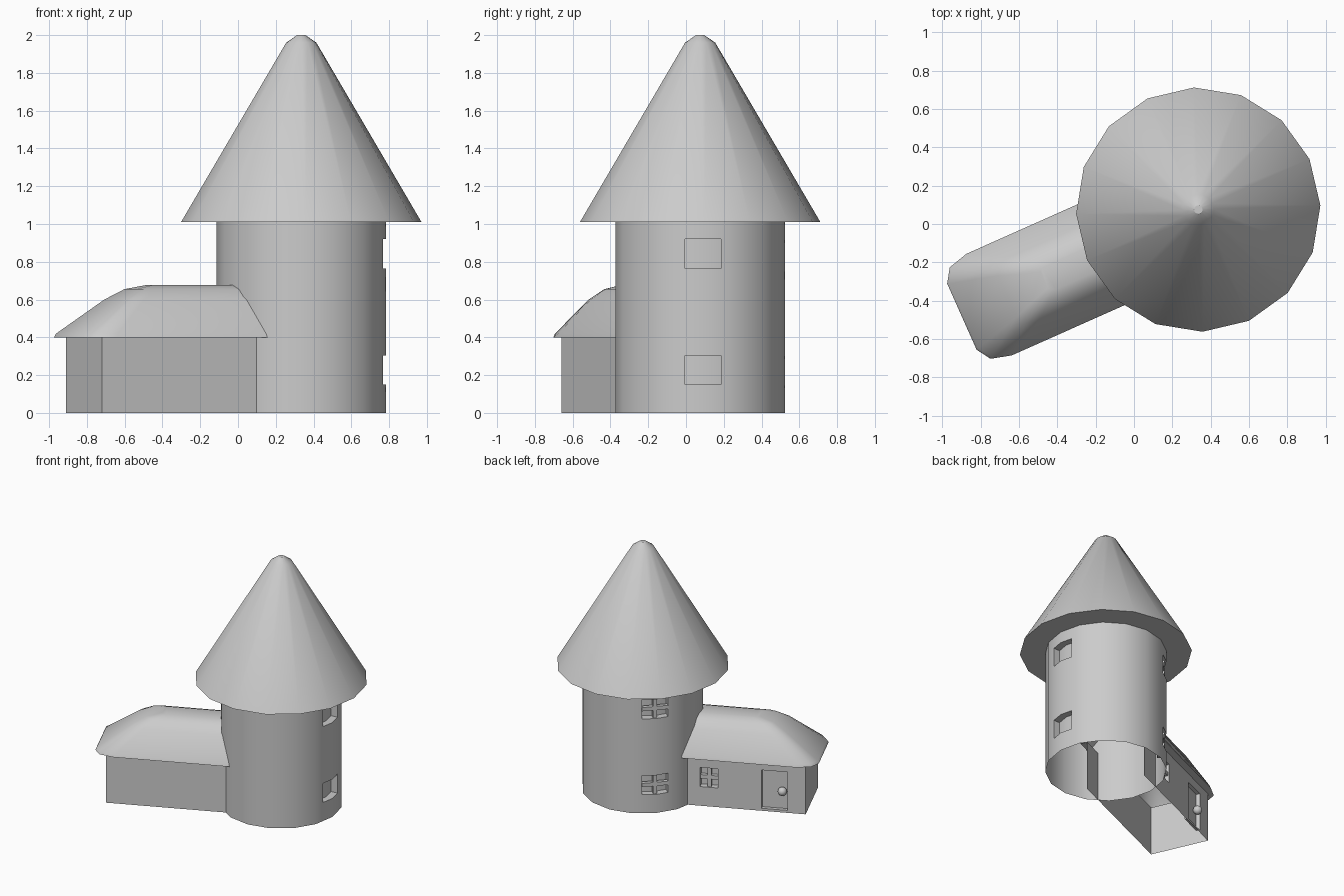
import bpy, bmesh
from math import cos, sin, radians, pi
from mathutils import Vector, Matrix

if "Cube" in bpy.data.objects:
    bpy.data.objects.remove(bpy.data.objects["Cube"])

TC = Vector((0.335, 0.075, 0))            # tower axis
TR, PHASE, SIDES = 0.449, 2.0, 16
ROT = radians(24)                         # annex direction
U, V = Vector((cos(ROT), sin(ROT), 0)), Vector((-sin(ROT), cos(ROT), 0))
HALF, LEN = 0.2335, 1.08                  # annex half width and length
O = Vector((-0.72, -0.66, 0)) + V * HALF  # annex end, on its centre line


def finish(name, bm, smooth=None, recalc=True):
    if recalc:
        bmesh.ops.recalc_face_normals(bm, faces=bm.faces)
    me = bpy.data.meshes.new(name)
    bm.to_mesh(me)
    bm.free()
    ob = bpy.data.objects.new(name, me)
    bpy.context.collection.objects.link(ob)
    if smooth:
        bpy.ops.object.select_all(action='DESELECT')
        ob.select_set(True)
        bpy.context.view_layer.objects.active = ob
        bpy.ops.object.shade_smooth_by_angle(angle=radians(smooth))
    return ob


def skin(bm, rings, closed):
    """Quads between successive rings; returns cells[row][column]."""
    rows = [[bm.verts.new(p) for p in r] for r in rings]
    n = len(rows[0])
    cells = []
    for a, b in zip(rows, rows[1:]):
        cells.append([bm.faces.new((a[i], a[(i + 1) % n], b[(i + 1) % n], b[i]))
                      for i in range(n if closed else n - 1)])
    return rows, cells


def pocket(bm, faces, move):
    """Push a group of wall cells inwards as a recess."""
    r = bmesh.ops.extrude_face_region(bm, geom=faces)
    vs = [g for g in r['geom'] if isinstance(g, bmesh.types.BMVert)]
    bmesh.ops.translate(bm, verts=vs, vec=move)
    old = [f for f in faces if f.is_valid]
    if old:
        bmesh.ops.delete(bm, geom=old, context='FACES')


def box(name, centre, ax, size):
    """Box with its width along ax, depth across it, height in z."""
    ay = Vector((0, 0, 1)).cross(ax)
    m = Matrix((ax * size[0], ay * size[1], Vector((0, 0, size[2])))).transposed().to_4x4()
    m.translation = centre
    bm = bmesh.new()
    bmesh.ops.create_cube(bm, size=1, matrix=m)
    return finish(name, bm)


def cross_bars(name, centre, ax, w, h):
    box(name + "_upright_bar", centre, ax, (0.03, 0.03, h))
    box(name + "_level_bar", centre, ax, (w, 0.03, 0.03))


# Tower wall with four recessed windows
WIN = (2.0, 137.0)
SPAN = 12.6
step = 360 / SIDES
angles = sorted([PHASE + step * k for k in range(SIDES)]
                + [(w + s * SPAN) % 360 for w in WIN for s in (-1, 1)])


def on_wall(a, z):
    off = (a - PHASE) % step - step / 2
    r = TR * cos(radians(step / 2)) / cos(radians(off))
    return TC + Vector((r * cos(radians(a)), r * sin(radians(a)), z))


bm = bmesh.new()
_, cells = skin(bm, [[on_wall(a, z) for a in angles]
                     for z in (0, 0.15, 0.305, 0.765, 0.92, 1.01)], True)
n = len(angles)
for w in WIN:
    d = Vector((cos(radians(w)), sin(radians(w)), 0))
    cols = []
    for i in range(n):
        a0, a1 = angles[i], angles[(i + 1) % n]
        mid = a0 + ((a1 - a0) % 360) / 2
        if abs((mid - w + 180) % 360 - 180) < SPAN:
            cols.append(i)
    for row in (1, 3):
        pocket(bm, [cells[row][i] for i in cols], d * -0.055)
finish("tower_wall", bm, 30, recalc=False)

d = Vector((cos(radians(137)), sin(radians(137)), 0))
for name, z in (("lower_window", 0.2275), ("upper_window", 0.8425)):
    cross_bars(name, TC + d * (TR - 0.03) + Vector((0, 0, z)),
               Vector((-d.y, d.x, 0)), 0.2, 0.155)

# Conical tower roof with flat eave and rounded tip
bm = bmesh.new()
prof = [(TR, 1.01), (0.637, 1.01), (0.08, 1.96), (0.022, 2.0)]
rows, _ = skin(bm, [[TC + Vector((r * cos(t), r * sin(t), z)) for t in
                     [radians(PHASE + step * k) for k in range(SIDES)]]
                    for r, z in prof], True)
bm.faces.new(rows[-1])
finish("tower_roof", bm, 35)


# Annex walls with a recessed door and window on the rear side
def at(u, w, z):
    return O + U * u + V * w + Vector((0, 0, z))


us = (0, 0.137, 0.33, 0.656, 0.79, LEN)
plan = [(u, HALF) for u in reversed(us)] + [(0, -HALF), (LEN, -HALF)]
bm = bmesh.new()
_, cells = skin(bm, [[at(u, w, z) for u, w in plan]
                     for z in (0, 0.02, 0.155, 0.31, 0.33, 0.4)], False)
pocket(bm, [cells[r][3] for r in (1, 2, 3)], V * -0.03)
pocket(bm, [cells[2][1]], V * -0.05)
finish("annex_walls", bm, recalc=False)
cross_bars("annex_window", at(0.723, HALF - 0.025, 0.2325), U, 0.134, 0.155)

bm = bmesh.new()
bmesh.ops.create_uvsphere(bm, u_segments=16, v_segments=8, radius=0.034,
                          matrix=Matrix.Translation(at(0.175, HALF, 0.17)))
finish("door_knob", bm, 60)


# Annex roof: rounded hip, built from U-shaped rings
def hip_ring(u0, w, z):
    k = w / 0.29
    side = [(LEN, w), (u0 + 0.155 * k, w), (u0 + 0.047 * k, 0.9 * w), (u0, 0.65 * w)]
    return [at(u, -v, z) for u, v in side] + [at(u, v, z) for u, v in reversed(side)]


side = [(LEN, HALF), (0.1, HALF), (0, HALF), (0, 0.15)]
soffit = [at(u, -v, 0.4) for u, v in side] + [at(u, v, 0.4) for u, v in reversed(side)]
levels = [(-0.09, 0.29, 0.4), (-0.08, 0.283, 0.42), (0.17, 0.182, 0.6),
          (0.27, 0.126, 0.655), (0.38, 0.07, 0.677)]
bm = bmesh.new()
rows, _ = skin(bm, [soffit] + [hip_ring(*l) for l in levels], False)
bm.faces.new(rows[-1])
finish("annex_roof", bm, 40)
